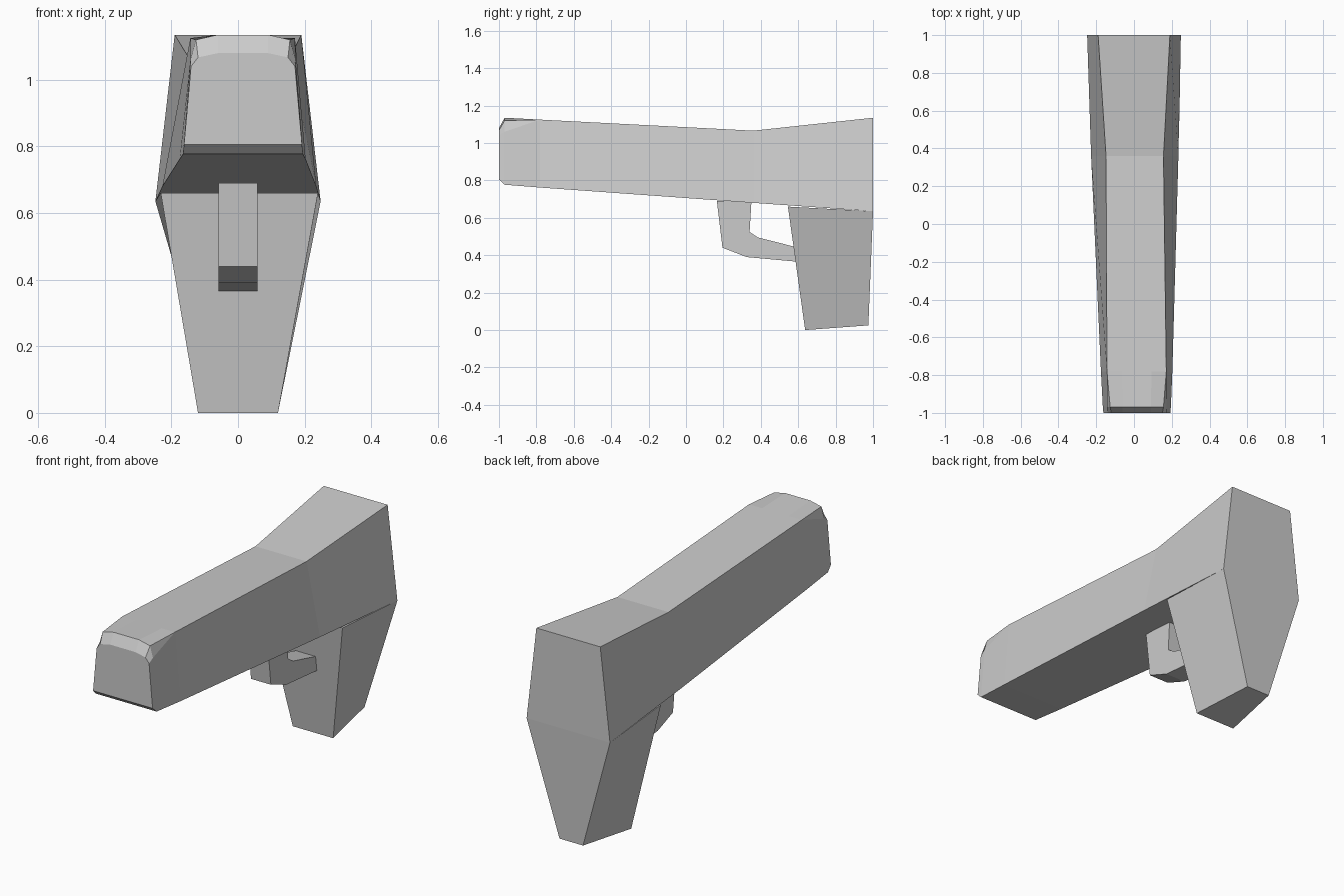
import bpy, bmesh

if "Cube" in bpy.data.objects:
    bpy.data.objects.remove(bpy.data.objects["Cube"])


def make_object(name, bm):
    bmesh.ops.remove_doubles(bm, verts=bm.verts, dist=0.0005)
    bmesh.ops.recalc_face_normals(bm, faces=bm.faces)
    mesh = bpy.data.meshes.new(name)
    bm.to_mesh(mesh)
    bm.free()
    obj = bpy.data.objects.new(name, mesh)
    bpy.context.collection.objects.link(obj)
    return obj


def loft(name, rings):
    """Join matching point rings into a closed solid."""
    bm = bmesh.new()
    loops = [[bm.verts.new(p) for p in ring] for ring in rings]
    for a, b in zip(loops, loops[1:]):
        for i in range(len(a)):
            j = (i + 1) % len(a)
            bm.faces.new((a[i], a[j], b[j], b[i]))
    bm.faces.new(loops[0])
    bm.faces.new(loops[-1])
    return make_object(name, bm)


def section(y, cx, half):
    """Mirrored cross-section from (half width, z) points, bottom to top."""
    return [(cx + w, y, z) for w, z in half] + [(cx - w, y, z) for w, z in reversed(half)]


def plain(y, cx, bottom, top):
    """Trapezoid section whose top corners have no chamfer."""
    return section(y, cx, [bottom, top, top, (top[0] * 0.5, top[1])])


# Barrel body: chamfered muzzle, slim neck, flared rear
loft("barrel_body", [
    section(-1.0, 0.015, [(0.177, 0.805), (0.156, 1.04), (0.135, 1.067), (0.075, 1.08)]),
    section(-0.97, 0.015, [(0.180, 0.777), (0.158, 1.06), (0.141, 1.12), (0.075, 1.135)]),
    plain(-0.78, 0.014, (0.189, 0.762), (0.157, 1.125)),
    plain(0.36, 0.004, (0.231, 0.68), (0.152, 1.066)),
    plain(1.0, 0.0, (0.248, 0.635), (0.19, 1.135)),
])

# Grip: tapers downwards, narrower at the back
loft("grip", [
    [(-0.12, 0.637, 0), (0.12, 0.637, 0), (0.07, 0.975, 0.025), (-0.07, 0.975, 0.025)],
    [(-0.232, 0.545, 0.66), (0.24, 0.545, 0.66), (0.248, 1.0, 0.635), (-0.248, 1.0, 0.635)],
])

# Trigger guard: extruded hook profile in (y, z)
hook = [(0.165, 0.69), (0.195, 0.44), (0.325, 0.39), (0.6, 0.365),
        (0.59, 0.443), (0.385, 0.495), (0.34, 0.525), (0.35, 0.69)]
loft("trigger_guard", [[(x, y, z) for y, z in hook] for x in (-0.059, 0.059)])
